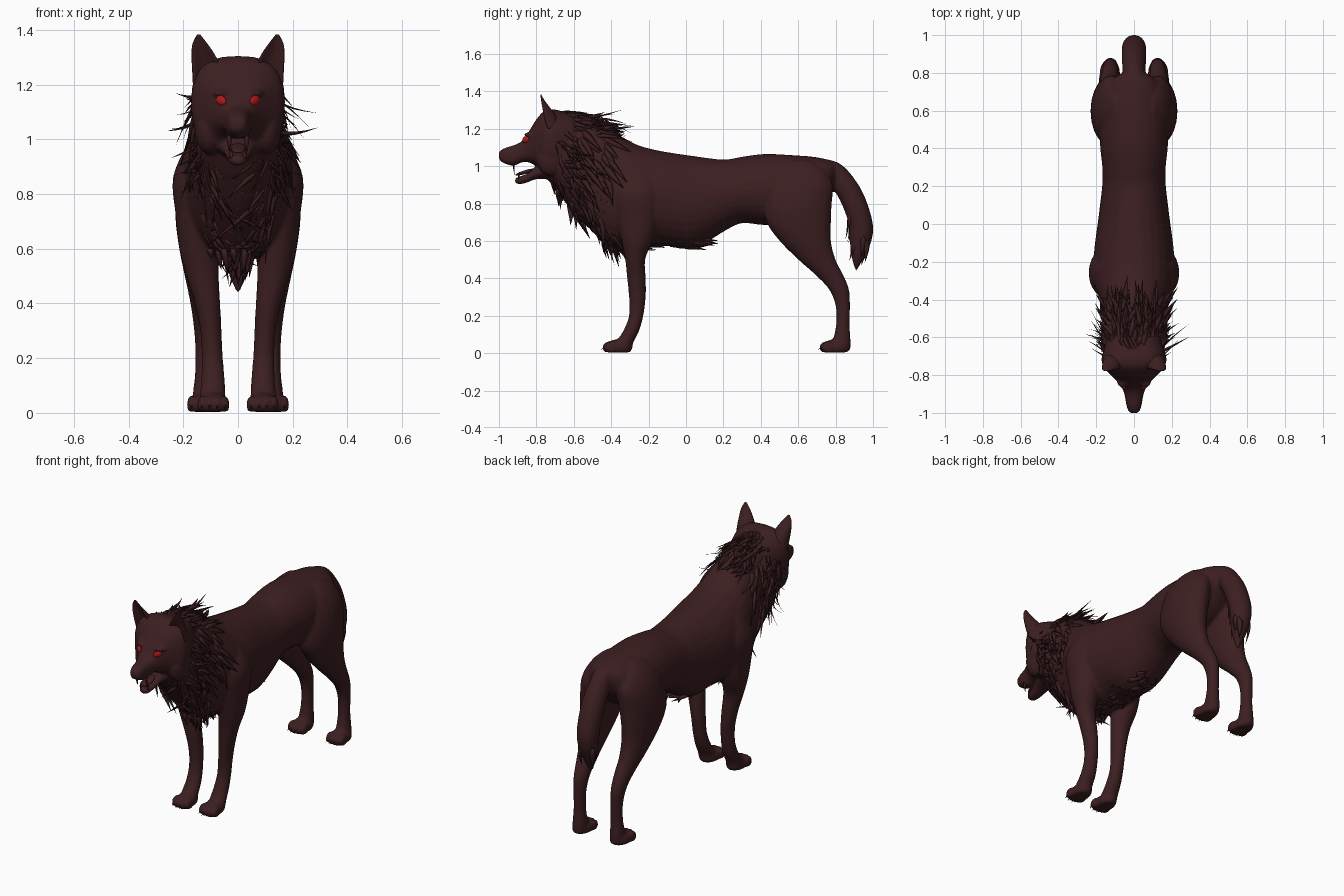
import bpy, bmesh, math, random
from mathutils import Vector, Matrix

if "Cube" in bpy.data.objects:
    bpy.data.objects.remove(bpy.data.objects["Cube"])
random.seed(4)

def material(name, rgb):
    m = bpy.data.materials.new(name)
    m.diffuse_color = (*rgb, 1)
    m.use_nodes = True
    m.node_tree.nodes["Principled BSDF"].inputs["Base Color"].default_value = m.diffuse_color
    return m

FUR = material("dark red brown fur", (0.046, 0.0135, 0.015))
RED = material("red eye", (0.42, 0.010, 0.012))

def spline(rows, t):
    """Smooth interpolation of table rows at fractional index t."""
    i = min(int(t), len(rows) - 2)
    u = t - i
    p = [rows[max(0, min(len(rows) - 1, i + k))] for k in (-1, 0, 1, 2)]
    return [0.5 * (2 * b + (c - a) * u + (2 * a - 5 * b + 4 * c - d) * u * u
            + (3 * b - a - 3 * c + d) * u ** 3) for a, b, c, d in zip(*p)]

def skin(bm, rings):
    loops = [[bm.verts.new(p) for p in r] for r in rings]
    n = len(loops[0])
    for a, b in zip(loops, loops[1:]):
        for i in range(n):
            bm.faces.new((a[i], a[(i + 1) % n], b[(i + 1) % n], b[i]))
    bm.faces.new(loops[0][::-1])
    bm.faces.new(loops[-1])

def loft_y(bm, rows, n=28, sub=4, power=1.0):
    """Rows (y, z low, z high, half width): rounded sections along y, boxier with power < 1."""
    box = lambda v: math.copysign(abs(v) ** power, v)
    rings = []
    for k in range((len(rows) - 1) * sub + 1):
        y, z0, z1, w = spline(rows, k / sub)
        rings.append([(w * box(math.cos(a)), y, (z0 + z1) / 2 + (z1 - z0) / 2 * box(math.sin(a)))
                      for a in (2 * math.pi * i / n for i in range(n))])
    skin(bm, rings)

def loft_z(bm, rows, side=1, n=20, sub=4, hollow=False):
    """Rows (z, y0, y1, x0, x1): elliptical sections along z."""
    rings = []
    for k in range((len(rows) - 1) * sub + 1):
        z, y0, y1, x0, x1 = spline(rows, k / sub)
        ring = []
        for i in range(n):
            c, s = math.cos(2 * math.pi * i / n), math.sin(2 * math.pi * i / n)
            if hollow and s < 0:
                s *= 1 + 1.3 * s
            ring.append((side * ((x0 + x1) / 2 + (x1 - x0) / 2 * c),
                         (y0 + y1) / 2 + (y1 - y0) / 2 * s, z))
        rings.append(ring)
    skin(bm, rings)

def ball(bm, c, r, rot=None):
    m = Matrix.Translation(c) @ (rot or Matrix()) @ Matrix.Diagonal((*r, 1))
    return bmesh.ops.create_uvsphere(bm, u_segments=16, v_segments=10, radius=1, matrix=m)["verts"]

def strand(bm, root, d, bend, length, width, wide):
    """Tapered, curved lock of fur with a diamond section."""
    rings = []
    for k, w in enumerate((0.7, 1, 0.75, 0.4, 0.05)):
        t = k / 4
        p = root + d * length * t + bend * length * t * t
        u = wide * width * w
        v = d.cross(wide).normalized() * width * w * 0.5
        rings.append([p + u, p + v, p - u, p - v])
    skin(bm, rings)

def finish(name, bm, mat):
    bmesh.ops.recalc_face_normals(bm, faces=bm.faces)
    me = bpy.data.meshes.new(name)
    bm.to_mesh(me)
    bm.free()
    me.materials.append(mat)
    me.shade_smooth()
    ob = bpy.data.objects.new(name, me)
    bpy.context.collection.objects.link(ob)
    return ob

# Body: torso, head, legs, paws and tail fused into one smooth skin
TORSO = [(.80, .88, 1.02, .06), (.76, .84, 1.035, .12), (.68, .76, 1.05, .16), (.55, .70, 1.06, .18),
         (.42, .685, 1.065, .18), (.30, .695, 1.05, .168), (.21, .655, 1.035, .168), (.12, .60, 1.043, .178),
         (.02, .56, 1.057, .19), (-.13, .575, 1.08, .21), (-.25, .56, 1.11, .215), (-.33, .56, 1.15, .205),
         (-.42, .58, 1.21, .18), (-.50, .65, 1.255, .165), (-.60, .75, 1.285, .158),
         (-.68, .85, 1.295, .155), (-.74, .93, 1.285, .13)]
HEAD = [(-.60, .96, 1.27, .14), (-.70, .965, 1.303, .17), (-.755, .97, 1.296, .163), (-.80, 1.0, 1.25, .122),
        (-.84, 1.02, 1.185, .085), (-.88, 1.02, 1.132, .058), (-.92, 1.002, 1.112, .047),
        (-.96, 1.01, 1.10, .040), (-.99, 1.025, 1.085, .03), (-1.0, 1.04, 1.075, .018)]
JAW = [(-.72, .93, 1.04, .09), (-.80, .93, 1.0, .058), (-.85, .912, .96, .042), (-.89, .903, .945, .034),
       (-.915, .91, .935, .018)]
FRONT_LEG = [(1.03, -.27, -.22, .10, .14), (.98, -.32, -.18, .08, .185), (.86, -.38, -.135, .08, .238),
             (.72, -.37, -.15, .07, .228), (.6, -.345, -.18, .07, .215), (.5, -.325, -.218, .07, .188),
             (.4, -.315, -.215, .065, .158), (.3, -.305, -.215, .06, .138), (.2, -.305, -.228, .055, .133),
             (.12, -.335, -.25, .048, .135), (.06, -.375, -.28, .045, .14), (.015, -.40, -.29, .045, .14)]
HIND_LEG = [(1.03, .58, .66, .08, .11), (.98, .49, .74, .04, .165), (.9, .44, .785, .03, .208),
            (.8, .42, .78, .03, .228), (.7, .43, .775, .045, .228), (.6, .50, .775, .06, .215),
            (.5, .60, .80, .075, .195), (.42, .69, .84, .08, .178), (.34, .765, .872, .085, .165),
            (.25, .80, .877, .09, .157), (.15, .802, .875, .09, .157), (.07, .785, .88, .085, .165),
            (.015, .77, .88, .085, .165)]
TAIL = [(1.035, .70, .76, -.03, .03), (1.015, .68, .82, -.05, .05), (.96, .71, .88, -.058, .058),
        (.85, .805, .95, -.065, .065), (.7, .868, .998, -.064, .064), (.6, .875, .992, -.054, .054),
        (.51, .887, .95, -.035, .035), (.44, .905, .915, -.005, .005)]
bm = bmesh.new()
loft_y(bm, TORSO)
loft_y(bm, HEAD, power=.75)
loft_y(bm, JAW)
loft_z(bm, TAIL)
PAWS = ((.09, -.36), (.128, .80))
for side in (-1, 1):
    loft_z(bm, FRONT_LEG, side)
    loft_z(bm, HIND_LEG, side)
    ball(bm, (side * .06, -.832, 1.168), (.034, .034, .014), Matrix.Rotation(side * .5, 4, 'Z'))  # brow
    ball(bm, (side * .105, -.725, 1.045), (.055, .075, .10))  # cheek
    for cx, cy in PAWS:
        verts = ball(bm, (side * cx, cy, .03), (.055, .075, .045))
        for k in (-1.5, -.5, .5, 1.5):
            ty = cy - .058 + abs(k) * .012
            verts += ball(bm, (side * cx + k * .028, ty, .03), (.017, .036, .034))
        for v in verts:
            v.co.z = max(v.co.z, .004)
ball(bm, (0, -.985, 1.065), (.026, .015, .018))  # nose
body = finish("wolf_body", bm, FUR)
rm = body.modifiers.new("fuse", 'REMESH')
rm.mode, rm.voxel_size, rm.use_smooth_shade = 'VOXEL', .009, True
sm = body.modifiers.new("soften", 'SMOOTH')
sm.factor, sm.iterations = .5, 4

# Ears: hollow pointed shells
bm = bmesh.new()
for side in (-1, 1):
    loft_z(bm, [(1.20, -.79, -.67, .06, .165), (1.26, -.805, -.69, .062, .168), (1.31, -.797, -.725, .085, .17),
                (1.35, -.788, -.755, .112, .166), (1.383, -.782, -.774, .138, .15)], side, hollow=True)
finish("ears", bm, FUR)

# Fangs, claws and tongue
bm = bmesh.new()
UP, DOWN, SIDE = Vector((0, 0, 1)), Vector((0, 0, -1)), Vector((1, 0, 0))
for s in (-1, 1):
    strand(bm, Vector((s * .032, -.922, 1.02)), DOWN, Vector((0, .1, 0)), .07, .010, SIDE)
    strand(bm, Vector((s * .024, -.895, .93)), UP, Vector((0, .1, 0)), .04, .008, SIDE)
    for cx, cy in PAWS:
        for k in (-1.5, -.5, .5, 1.5):
            strand(bm, Vector((s * cx + k * .028, cy - .08 + abs(k) * .012, .03)), Vector((0, -1, -.2)),
                   Vector((0, 0, -.5)), .022, .006, SIDE)
finish("fangs_and_claws", bm, FUR)
bm = bmesh.new()
ball(bm, (0, -.86, .968), (.030, .055, .010), Matrix.Rotation(.3, 4, 'X'))
finish("tongue", bm, FUR)

# Eyes
bm = bmesh.new()
for s in (-1, 1):
    ball(bm, (s * .062, -.857, 1.142), (.025, .010, .018),
         Matrix.Rotation(s * .75, 4, 'Z') @ Matrix.Rotation(-s * .3, 4, 'Y'))
finish("eyes", bm, RED)

# Mane: seeded locks of fur lying over neck, cheeks and chest
def surface(y, a, rows=TORSO):
    k = next(i for i in range(len(rows) - 1) if rows[i][0] >= y >= rows[i + 1][0])
    t = k + (rows[k][0] - y) / (rows[k][0] - rows[k + 1][0])
    _, z0, z1, w = spline(rows, t)
    c, s, h = math.cos(a), math.sin(a), (z1 - z0) / 2
    p = Vector((w * c, y, (z0 + z1) / 2 + h * s))
    return p, Vector((c / w, 0, s / h)).normalized()

def locks(bm, count, y_range, a_range, flow, lift, length, width, curl=.12):
    for _ in range(count):
        a = random.uniform(*a_range)
        p, n = surface(random.uniform(*y_range), a)
        f = Vector(flow) + Vector((random.gauss(0, .25), random.gauss(0, .2), random.gauss(0, .2)))
        d = (f - n * f.dot(n)).normalized() + n * random.uniform(*lift)
        d.normalize()
        bend = Vector((random.gauss(0, curl), random.gauss(0, curl), -.1 + random.gauss(0, curl))) - n * .15
        strand(bm, p - n * .006, d, bend, random.uniform(*length), random.uniform(*width), d.cross(n).normalized())

bm = bmesh.new()
PI = math.pi
locks(bm, 100, (-.70, -.42), (.25 * PI, .75 * PI), (0, 1, -.1), (.0, .2), (.09, .17), (.009, .018), .16)
for s0, s1 in ((-.35, .25), (.75, 1.35)):
    locks(bm, 130, (-.72, -.42), (s0 * PI, s1 * PI), (0, .6, -.8), (.02, .25), (.10, .18), (.012, .024), .18)
locks(bm, 130, (-.72, -.36), (-.75 * PI, -.25 * PI), (0, .45, -1), (.03, .3), (.08, .15), (.012, .022), .18)
finish("neck_mane", bm, FUR)

bm = bmesh.new()
for s0, s1 in ((-.25, .15), (.85, 1.25)):
    locks(bm, 34, (-.735, -.58), (s0 * PI, s1 * PI), (0, .7, -.5), (.4, .9), (.08, .14), (.005, .010), .3)
finish("cheek_ruff", bm, FUR)

# Chest tip and belly fringe
bm = bmesh.new()
for _ in range(28):
    x = random.gauss(0, .03)
    strand(bm, Vector((x, random.uniform(-.45, -.34), .60)), Vector((-x, .15, -1)).normalized(),
           Vector((random.gauss(0, .1), .1, 0)), random.uniform(.06, .145) - abs(x) * .6, .014, SIDE)
locks(bm, 40, (-.32, -.12), (-.68 * PI, -.32 * PI), (0, 1, -.4), (.0, .2), (.06, .10), (.010, .018))
locks(bm, 26, (-.10, .10), (-.64 * PI, -.36 * PI), (0, 1, 0), (.0, .05), (.07, .11), (.016, .026))
finish("chest_and_belly_fringe", bm, FUR)

# Tail tufts
bm = bmesh.new()
for _ in range(26):
    a, z = random.uniform(0, 2 * PI), random.uniform(.58, .78)
    p = Vector((.052 * math.cos(a), .936 + .046 * math.sin(a) - max(0, z - .7) * .4, z))
    strand(bm, p, Vector((0, -.02, -1)), Vector((-p.x * 2, -.12, 0)), random.uniform(.09, .14), .018,
           Vector((-math.sin(a), math.cos(a), 0)))
finish("tail_tufts", bm, FUR)
